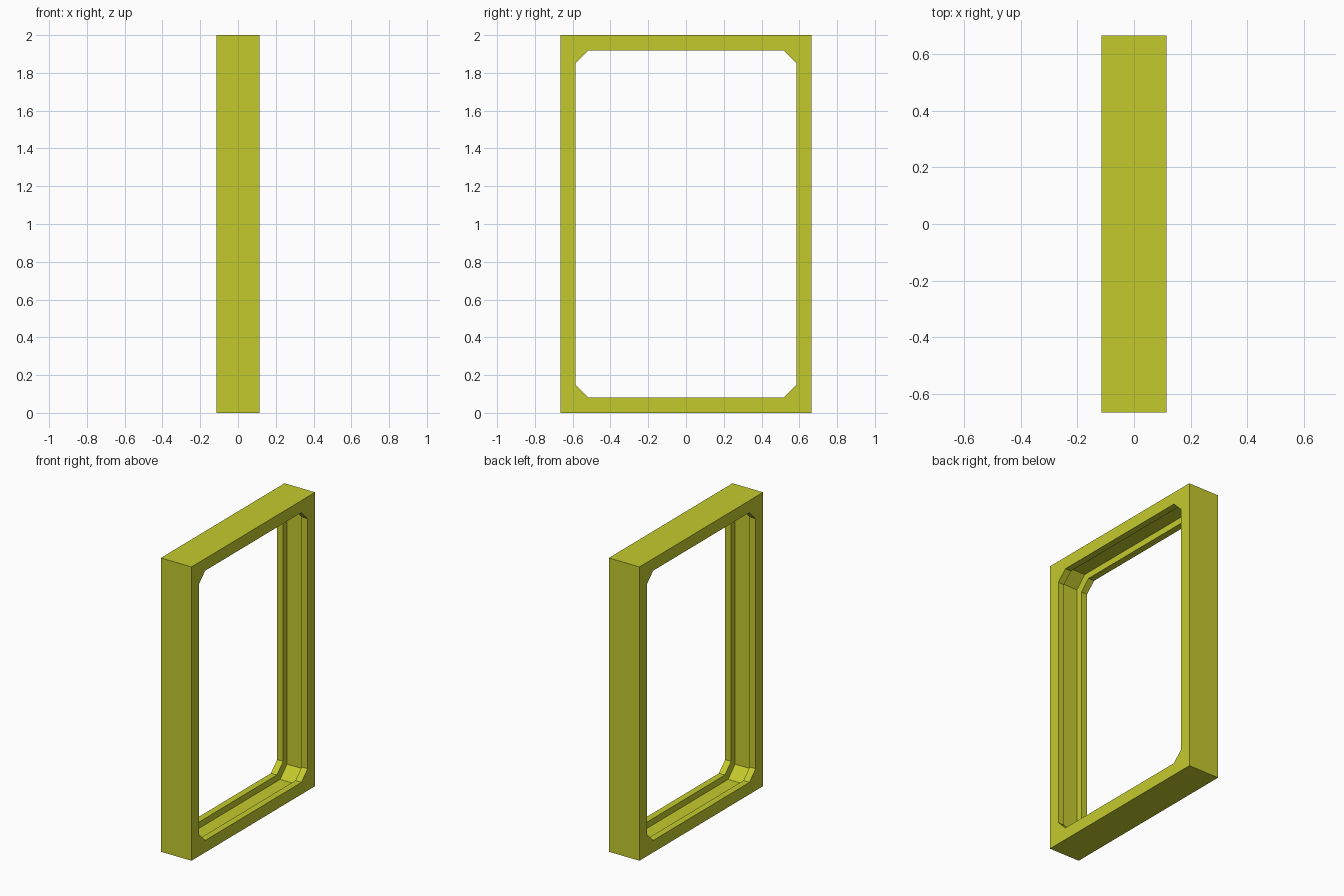
import bpy, bmesh

if "Cube" in bpy.data.objects:
    bpy.data.objects.remove(bpy.data.objects["Cube"])

HX, HY, H = 0.115, 0.665, 2.0   # half depth, half width, height
LIP = 0.07                      # inner edge of each lip along x


def octagon(bm, x, hy, hz, c):
    """Chamfered rectangle in the YZ plane; two vertices per corner."""
    pts = [(hy, -hz + c), (hy, hz - c), (hy - c, hz), (-hy + c, hz),
           (-hy, hz - c), (-hy, -hz + c), (-hy + c, -hz), (hy - c, -hz)]
    return [bm.verts.new((x, y, z + H / 2)) for y, z in pts]


def bridge(bm, a, b):
    n = len(a)
    for i in range(n):
        bm.faces.new((a[i], a[(i + 1) % n], b[(i + 1) % n], b[i]))


bm = bmesh.new()

# Inner rings: lip, groove, lip
lip = (0.585, 0.918, 0.067)
groove = (0.628, 0.961, 0.075)
rings = [octagon(bm, x, *size) for x, size in
         ((-HX, lip), (-LIP, lip), (-LIP, groove), (LIP, groove), (LIP, lip), (HX, lip))]
for a, b in zip(rings, rings[1:]):
    bridge(bm, a, b)

# Outer box walls
outer = [[bm.verts.new((x, y, z)) for y, z in ((HY, 0), (HY, H), (-HY, H), (-HY, 0))]
         for x in (-HX, HX)]
bridge(bm, *outer)

# Flat faces of the frame on both sides
for o, r in ((outer[0], rings[0]), (outer[1], rings[-1])):
    for k in range(4):
        n = (k + 1) % 4
        bm.faces.new((o[k], o[n], r[2 * k + 1], r[2 * k]))
        bm.faces.new((o[n], r[2 * n], r[2 * k + 1]))

bmesh.ops.recalc_face_normals(bm, faces=bm.faces)
mesh = bpy.data.meshes.new("grooved_frame")
bm.to_mesh(mesh)
bm.free()

# Yellow-green paint
mat = bpy.data.materials.new("yellow_green")
mat.diffuse_color = (0.55, 0.59, 0.027, 1)
mat.use_nodes = True
mat.node_tree.nodes["Principled BSDF"].inputs["Base Color"].default_value = mat.diffuse_color
mesh.materials.append(mat)
frame = bpy.data.objects.new("grooved_frame", mesh)
bpy.context.collection.objects.link(frame)
